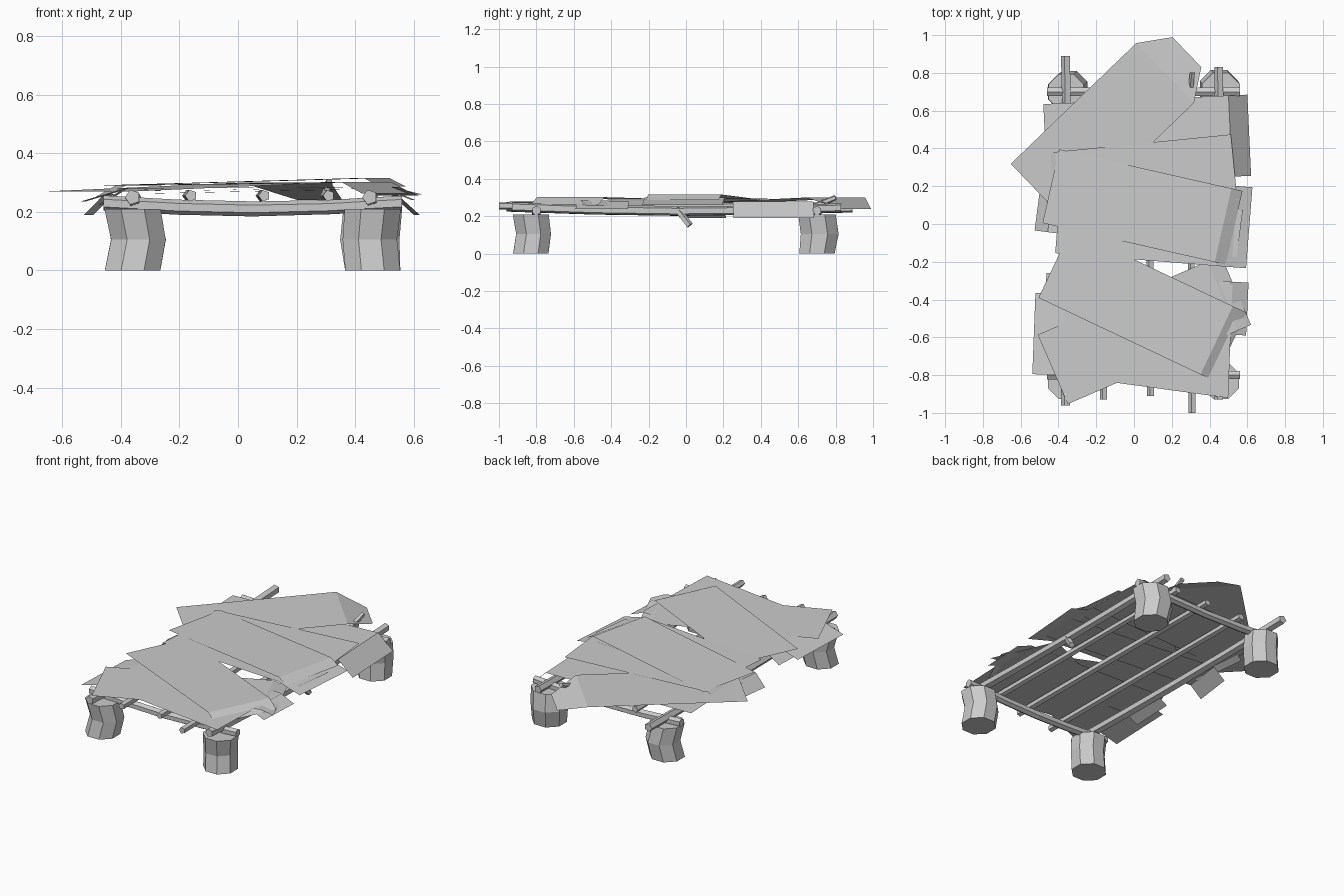
import bpy
import math
import random
from mathutils import Vector

random.seed(4)

cube = bpy.data.objects.get("Cube")
if cube:
    bpy.data.objects.remove(cube, do_unlink=True)

# One flat colour for everything
grey = bpy.data.materials.new("weathered_grey")
grey.use_nodes = True
color = (0.6, 0.6, 0.6, 1)
grey.diffuse_color = color
grey.node_tree.nodes["Principled BSDF"].inputs["Base Color"].default_value = color


def make_object(name, verts, faces):
    mesh = bpy.data.meshes.new(name)
    mesh.from_pydata(verts, [], faces)
    mesh.materials.append(grey)
    obj = bpy.data.objects.new(name, mesh)
    bpy.context.collection.objects.link(obj)
    return obj


def pole(name, start, end, radius, sides=5, bend=(0, 0, 0), steps=4):
    """Flat-faced closed pole that bows by `bend` at its middle."""
    start, end, bend = Vector(start), Vector(end), Vector(bend)
    axis = (end - start).normalized()
    guide = Vector((1, 0, 0)) if abs(axis.z) > abs(axis.y) else Vector((0, 0, 1))
    side = axis.cross(guide).normalized()
    up = side.cross(axis)
    verts, faces = [], []
    for k in range(steps + 1):
        t = k / steps
        center = start.lerp(end, t) + bend * math.sin(math.pi * t)
        r = radius * random.uniform(0.95, 1.05)
        for i in range(sides):
            a = math.tau * (i + 0.5) / sides
            verts.append(center + r * (math.cos(a) * side + math.sin(a) * up))
    for k in range(steps):
        for i in range(sides):
            a, b = k * sides + i, k * sides + (i + 1) % sides
            faces.append((a, b, b + sides, a + sides))
    faces.append(tuple(reversed(range(sides))))
    faces.append(tuple(range(steps * sides, len(verts))))
    return make_object(name, verts, faces)


def sheet(name, left, right, width, heights, left_flap=None, right_flap=None,
          flare=1, tip=1):
    """Thin sheet between two end midpoints; a flap is (length, drop)."""
    left, right = Vector((*left, 0)), Vector((*right, 0))
    along = (right - left).normalized()
    across = Vector((-along.y, along.x, 0)) * width / 2
    low, high = (Vector((0, 0, h)) for h in heights)
    edges = []
    if left_flap:
        length, drop = left_flap
        edges.append((left + low - Vector((0, 0, drop)), 1))
        left = left + along * length
    edges.append((left + low, 1))
    if right_flap:
        length, drop = right_flap
        edges.append((right - along * length + high, flare))
        edges.append((right + high - Vector((0, 0, drop)), flare * tip))
    else:
        edges.append((right + high, flare))
    verts = []
    for middle, scale in edges:
        verts += [middle + across * scale, middle - across * scale]
    faces = [(k, k + 1, k + 3, k + 2) for k in range(0, len(verts) - 2, 2)]
    return make_object(name, verts, faces)


# Stump legs and the rails that cross them at each end
for end_name, y in (("front", -0.83), ("back", 0.7)):
    for side_name, x, bow in (("right", -0.36, 0.02), ("left", 0.46, -0.01)):
        pole(f"{end_name}_{side_name}_leg", (x, y, 0), (x, y, 0.21), 0.105,
             sides=8, bend=(bow, 0.015, 0), steps=2)
    rail_y = max(y, -0.8)
    pole(f"{end_name}_cross_rail", (-0.46, rail_y, 0.23), (0.56, rail_y, 0.23),
         0.025, sides=6, bend=(0, 0, -0.02))

# Long side rails resting on the cross rails
for name, x, front, back in (("right", -0.36, -0.96, 0.89),
                             ("left", 0.45, -0.93, 0.83)):
    pole(f"{name}_side_rail", (x, front, 0.25), (x, back, 0.245), 0.026,
         bend=(0.01, 0, -0.02))

# Thin poles between the side rails
for name, x, front in (("right", -0.16, -0.93), ("middle", 0.09, -0.91),
                       ("left", 0.31, -1)):
    pole(f"{name}_inner_pole", (x, front, 0.255), (x - 0.01, 0.75, 0.255), 0.02)

# Broken twigs
pole("rail_twig", (0.46, -0.05, 0.24), (0.48, 0.02, 0.15), 0.02, steps=1)
pole("pole_twig", (0.3, 0.7, 0.26), (0.31, 0.8, 0.3), 0.015, steps=1)

# Overlapping covering sheets, lowest first
sheet("back_sheet", (-0.47, 0.42), (0.61, 0.47), 0.43, (0.27, 0.28),
      right_flap=(0.1, 0.09))
sheet("lower_middle_sheet", (-0.51, 0.09), (0.56, -0.05), 0.25, (0.26, 0.28),
      left_flap=(0.07, 0.07))
sheet("lower_front_sheet", (-0.47, -0.4), (0.6, -0.45), 0.28, (0.275, 0.28),
      left_flap=(0.08, 0.05), right_flap=(0.1, 0.04))
sheet("front_sheet", (-0.53, -0.58), (0.51, -0.62), 0.43, (0.28, 0.28),
      left_flap=(0.15, 0.045), flare=1.4)
sheet("front_slanted_sheet", (-0.43, -0.77), (0.54, -0.35), 0.4, (0.28, 0.285),
      right_flap=(0.08, 0.03))
sheet("back_slanted_sheet", (-0.5, 0.16), (0.28, 0.91), 0.44, (0.27, 0.3),
      right_flap=(0.16, 0.06), tip=0.5)
sheet("upper_back_sheet", (-0.47, 0.2), (0.53, 0.3), 0.35, (0.29, 0.296),
      left_flap=(0.07, 0.04))
sheet("middle_sheet", (-0.4, 0.06), (0.61, -0.02), 0.43, (0.29, 0.3),
      right_flap=(0.16, 0.04))
sheet("top_middle_sheet", (-0.44, 0.2), (0.53, -0.02), 0.4, (0.29, 0.316),
      right_flap=(0.06, 0.03))
sheet("top_front_sheet", (-0.42, -0.21), (0.51, -0.65), 0.4, (0.29, 0.302),
      right_flap=(0.08, 0.04))
